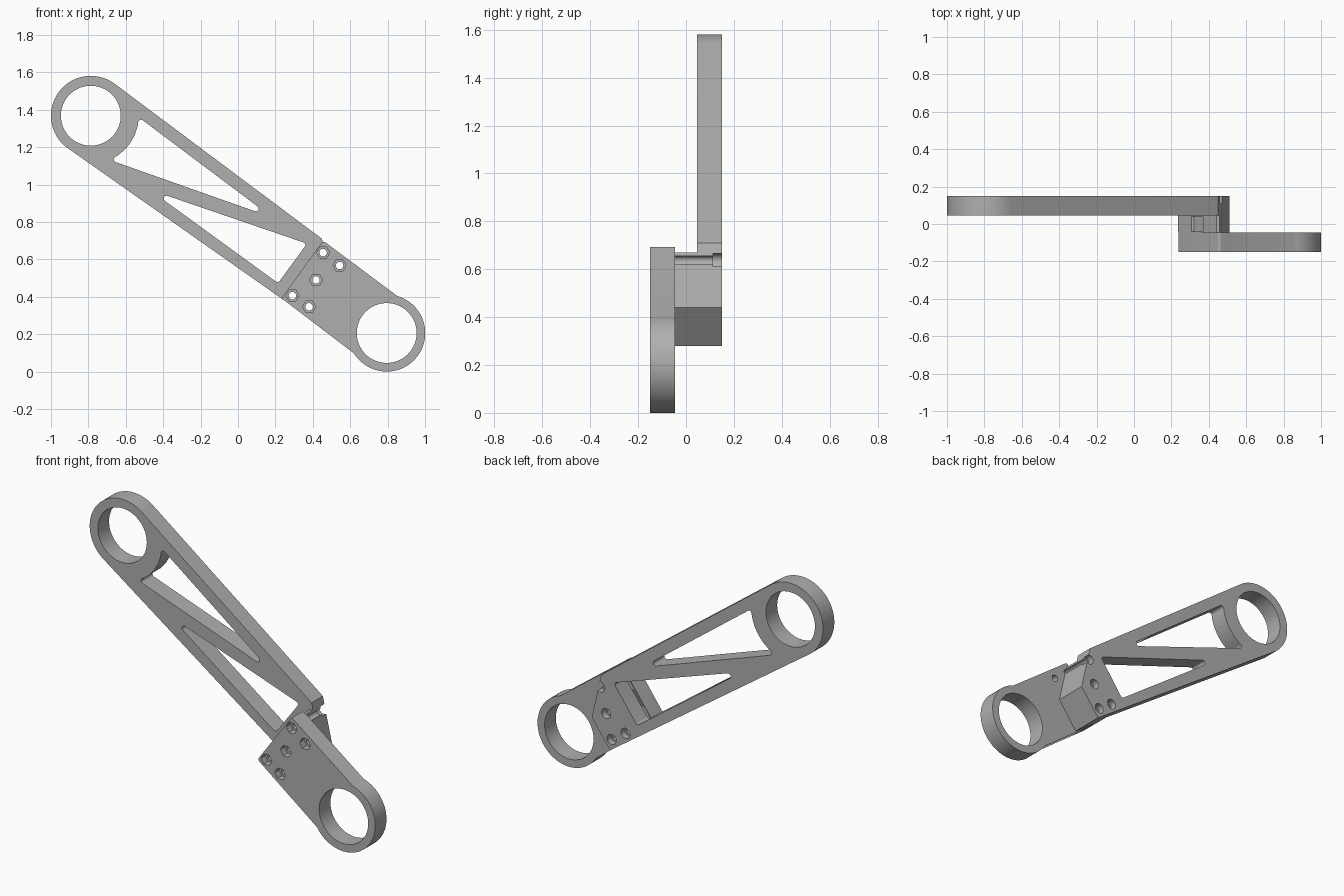
import bpy, bmesh
from math import sin, cos, tan, radians, pi
from mathutils import Vector

cube = bpy.data.objects.get("Cube")
if cube:
    bpy.data.objects.remove(cube, do_unlink=True)

grey = bpy.data.materials.new("satin_grey")
grey.use_nodes = True
colour = (0.43, 0.43, 0.43, 1)
grey.diffuse_color = colour
grey.node_tree.nodes["Principled BSDF"].inputs["Base Color"].default_value = colour


def arc(centre, r, a0, a1, n):
    """Points on an arc, angles in degrees."""
    angles = [radians(a0 + (a1 - a0) * i / n) for i in range(n + 1)]
    return [(centre[0] + r * cos(a), centre[1] + r * sin(a)) for a in angles]


def fillet(points, r, steps=6):
    """Round the sharp corners of a closed outline."""
    pts = [Vector(p) for p in points]
    out = []
    for i, p in enumerate(pts):
        a = (pts[i - 1] - p).normalized()
        b = (pts[(i + 1) % len(pts)] - p).normalized()
        inner = a.angle(b)
        if inner > radians(140):
            out.append(p)
            continue
        t = r / tan(inner / 2)
        c = p + (a + b).normalized() * r / sin(inner / 2)
        start, end = p + a * t - c, p + b * t - c
        sweep = pi - inner
        for k in range(steps + 1):
            f = k / steps
            out.append(c + (start * sin((1 - f) * sweep) + end * sin(f * sweep)) / sin(sweep))
    return out


def prism(name, outline, y0, y1):
    """Extrude an x-z outline along y."""
    bm = bmesh.new()
    face = bm.faces.new([bm.verts.new((p[0], y0, p[1])) for p in outline])
    new = bmesh.ops.extrude_face_region(bm, geom=[face])["geom"]
    verts = [v for v in new if isinstance(v, bmesh.types.BMVert)]
    bmesh.ops.translate(bm, verts=verts, vec=(0, y1 - y0, 0))
    bmesh.ops.recalc_face_normals(bm, faces=bm.faces)
    mesh = bpy.data.meshes.new(name)
    bm.to_mesh(mesh)
    bm.free()
    mesh.materials.append(grey)
    obj = bpy.data.objects.new(name, mesh)
    bpy.context.collection.objects.link(obj)
    return obj


def combine(obj, other, operation="DIFFERENCE"):
    """Apply a boolean and discard the helper."""
    other.hide_render = True
    mod = obj.modifiers.new("cut", "BOOLEAN")
    mod.operation, mod.solver, mod.object = operation, "EXACT", other
    bpy.context.view_layer.objects.active = obj
    bpy.ops.object.modifier_apply(modifier=mod.name)
    bpy.data.objects.remove(other, do_unlink=True)


def cut(obj, outline, y0=-0.3, y1=0.3):
    combine(obj, prism("cutter", outline, y0, y1))


def circle(centre, r, n=32):
    return arc(centre, r, 0, 360 - 360 / n, n - 1)


UPPER, LOWER = (-0.787, 1.368), (0.795, 0.206)
BORE = 0.16
BACK, STEP, FRONT = 0.15, 0.045, -0.15
bolts = [(0.455, 0.636), (0.417, 0.49), (0.291, 0.406), (0.38, 0.346), (0.543, 0.567)]

# Long arm with a tapered body and an angled end
heel, tip = (0.39, 0.28), (0.51, 0.44)
arm = prism("upper_arm", arc(UPPER, 0.213, 52.8, 234.7, 48) + [heel, tip, (0.449, 0.71)],
            STEP, BACK)

# Spacer block joining the arm to the lower plate
block = prism("spacer", [(0.235, 0.39), heel, tip, (0.458, 0.67), (0.44, 0.67)], -STEP, STEP)
combine(arm, block, "UNION")

# Shallow recess on the inner face of the spacer
cut(arm, [(0.29, 0.49), (0.32, 0.49), (0.38, 0.572), (0.35, 0.572)], -0.04, 0.04)

# Bearing bore and the two triangular windows
cut(arm, circle(UPPER, BORE, 64))
cut(arm, fillet(arc(UPPER, 0.257, -2, -67, 6) + [(0.182, 0.825)], 0.015))
cut(arm, fillet([(-0.472, 0.972), (0.369, 0.684), (0.214, 0.473)], 0.015))

# Counterbored bolt holes through the arm and spacer
for bolt in bolts[:4]:
    cut(arm, circle(bolt, 0.02, 24))
    cut(arm, circle(bolt, 0.03, 24), 0.112, 0.3)

# Lower plate with a round bearing end
square_end = fillet([(0.62, 0.62), (0.455, 0.703), (0.232, 0.39), (0.58, 0.14)], 0.015)
end = [p for p in square_end if p[0] < 0.56]
plate = prism("lower_plate", arc(LOWER, 0.206, 212, 434, 48) + fillet(
    [(0.85, 0.404), (0.452, 0.70), (0.232, 0.39), (0.62, 0.105)], 0.015)[7:21], FRONT, -STEP) \
    if not end else None
if plate is None:
    # Round only the two square corners, leaving the bearing end untouched
    corners = fillet([(0.85, 0.408), (0.455, 0.70), (0.232, 0.392), (0.62, 0.11)], 0.015)
    corners = [p for p in corners if p[0] < 0.56]
    plate = prism("lower_plate", arc(LOWER, 0.206, 212, 434, 48) + corners, FRONT, -STEP)
cut(plate, circle(LOWER, BORE, 64))

# Hexagonal nut pockets and bolt holes in the plate
for bolt in bolts:
    cut(plate, circle(bolt, 0.02, 24))
    cut(plate, circle(bolt, 0.035, 6), -0.3, -0.11)

# Smooth the round walls, keep the edges crisp
for obj in (arm, plate):
    bpy.ops.object.select_all(action="DESELECT")
    obj.select_set(True)
    bpy.context.view_layer.objects.active = obj
    bpy.ops.object.shade_smooth_by_angle(angle=radians(30))
